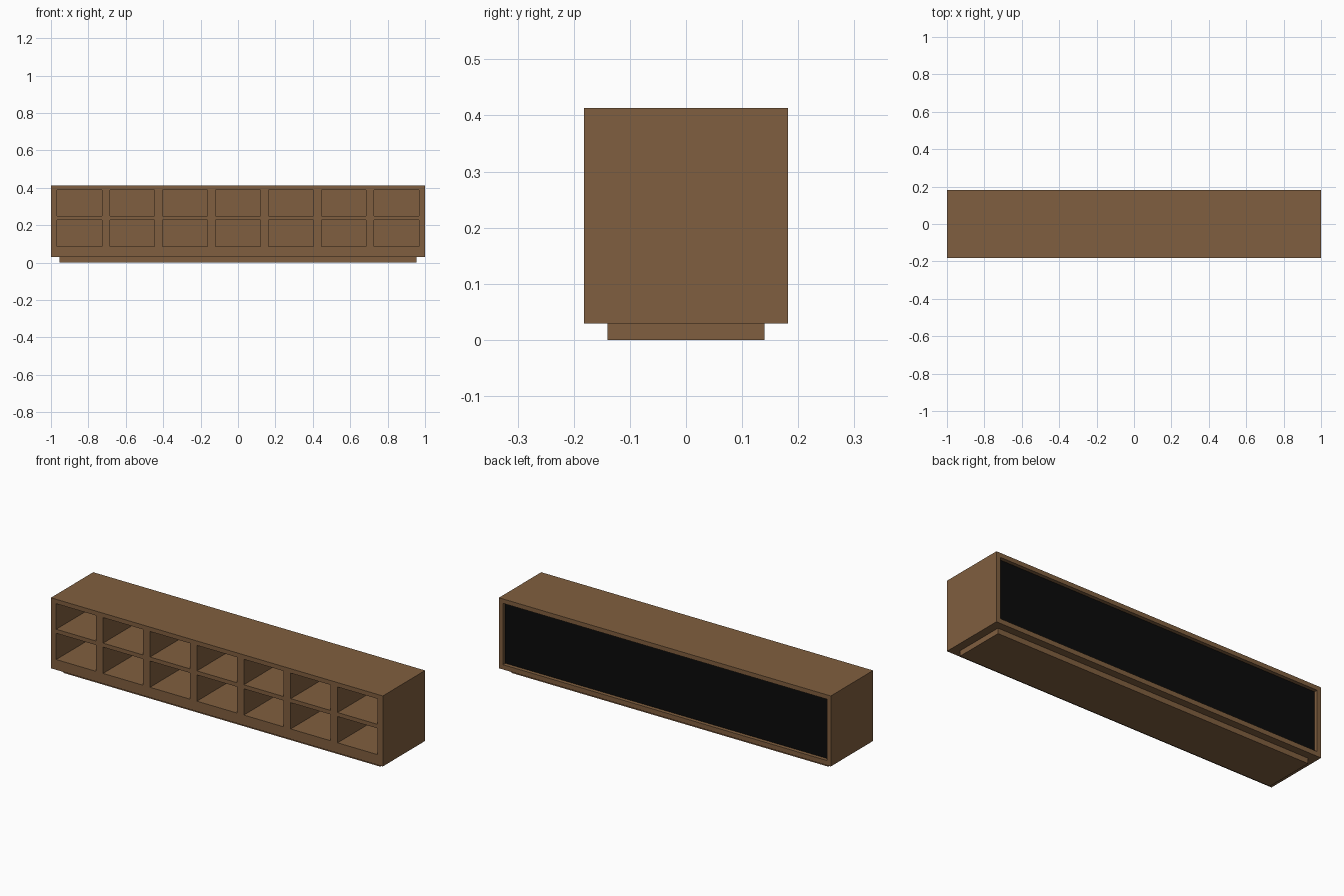
import bpy
import bmesh

if "Cube" in bpy.data.objects:
    bpy.data.objects.remove(bpy.data.objects["Cube"])

W, D = 1.0, 0.182            # half width, half depth
Z0, Z1 = 0.029, 0.413        # body bottom and top
ROWS = [(0.085, 0.228), (0.25, 0.389)]
COLS = [((i - 3) * 0.2826 - 0.12, (i - 3) * 0.2826 + 0.12) for i in range(7)]
BACK_X, BACK_Z = 0.976, (0.055, 0.389)   # recessed back opening


def material(name, color):
    m = bpy.data.materials.new(name)
    m.diffuse_color = (*color, 1)
    m.use_nodes = True
    m.node_tree.nodes["Principled BSDF"].inputs["Base Color"].default_value = m.diffuse_color
    return m


brown = material("brown_wood", (0.217, 0.114, 0.050))
black = material("black_backing", (0.003, 0.003, 0.003))


def make_object(name, bm, mats):
    bmesh.ops.recalc_face_normals(bm, faces=bm.faces)
    me = bpy.data.meshes.new(name)
    bm.to_mesh(me)
    bm.free()
    for m in mats:
        me.materials.append(m)
    ob = bpy.data.objects.new(name, me)
    bpy.context.collection.objects.link(ob)
    return ob


def push(bm, faces, y, keep=False):
    """Extrude faces to the plane at depth y; returns the moved faces."""
    geom = bmesh.ops.extrude_face_region(bm, geom=faces, use_keep_orig=True)["geom"]
    for v in geom:
        if isinstance(v, bmesh.types.BMVert):
            v.co.y = y
    moved = [f for f in geom if isinstance(f, bmesh.types.BMFace)]
    if not keep:
        bmesh.ops.delete(bm, geom=[f for f in faces if f.is_valid], context='FACES')
    return moved


def inside(f, x0, x1, z0, z1):
    c = f.calc_center_median()
    return x0 < c.x < x1 and z0 < c.z < z1


# Cabinet body: gridded front sheet, thickened to a box
xs = sorted([-W, -BACK_X, BACK_X, W] + [x for c in COLS for x in c])
zs = sorted([Z0, BACK_Z[0], Z1] + [z for r in ROWS for z in r])
bm = bmesh.new()
grid = [[bm.verts.new((x, -D, z)) for z in zs] for x in xs]
for i in range(len(xs) - 1):
    for j in range(len(zs) - 1):
        bm.faces.new((grid[i][j], grid[i + 1][j],
                      grid[i + 1][j + 1], grid[i][j + 1]))
front = list(bm.faces)
back = push(bm, front, D, keep=True)

# Shallow recess in the back, with black backing faces
recess = [f for f in back if inside(f, -BACK_X, BACK_X, *BACK_Z)]
for f in push(bm, recess, D - 0.02):
    f.material_index = 1

# Open cubbies in the front
cells = [f for f in front if any(inside(f, *c, *r) for c in COLS for r in ROWS)]
for f in cells:
    for m in push(bm, [f], D - 0.03):
        m.material_index = 0
make_object("cabinet_body", bm, [brown, black])

# Plinth below the body
bm = bmesh.new()
bmesh.ops.create_cube(bm, size=1)
for v in bm.verts:
    v.co = (v.co.x * 1.91, v.co.y * 0.28, (v.co.z + 0.5) * Z0)
make_object("plinth", bm, [brown])
